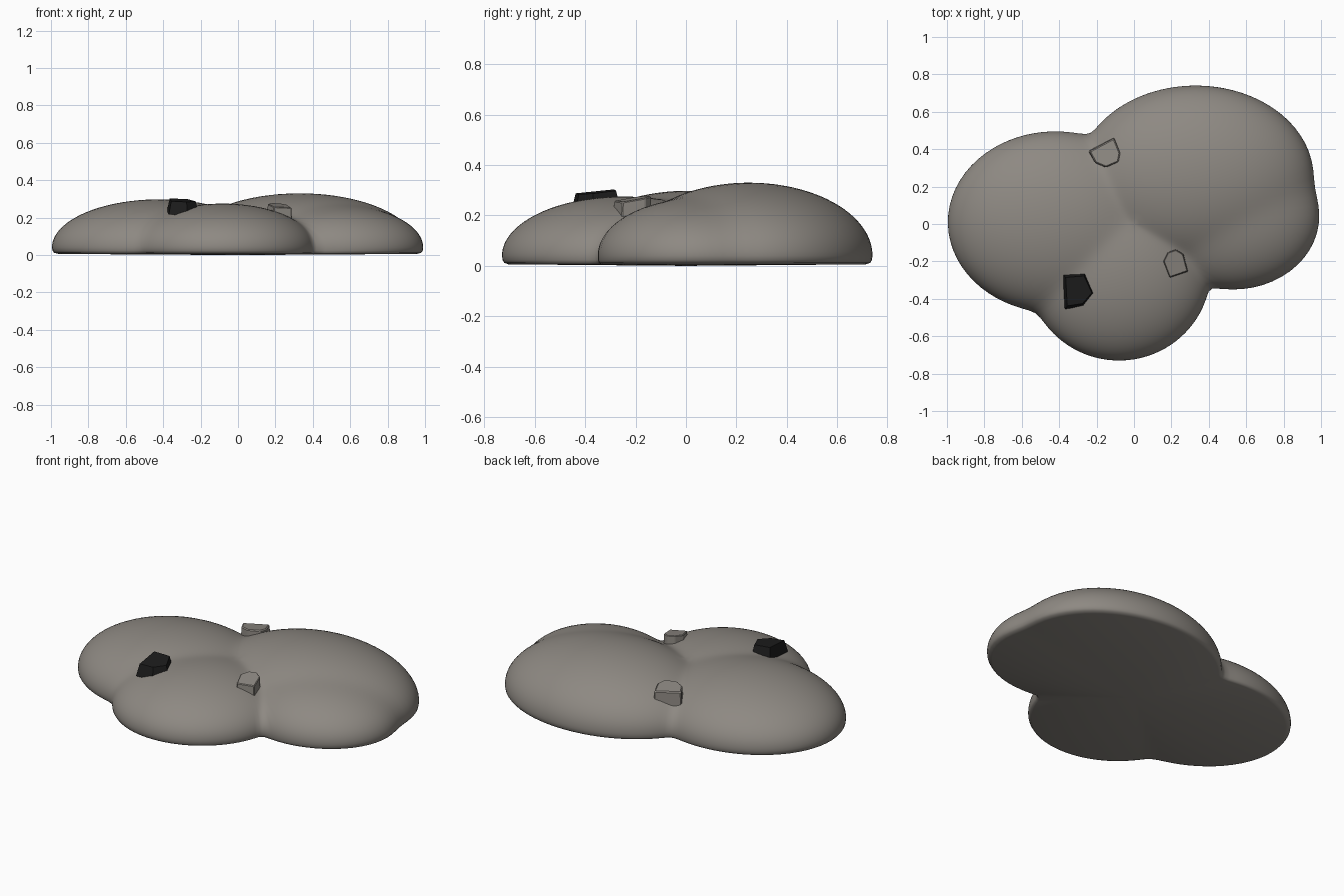
import bpy, bmesh
from math import sin, cos, pi, exp, radians

cube = bpy.data.objects.get("Cube")
if cube:
    bpy.data.objects.remove(cube)


def material(name, color):
    mat = bpy.data.materials.new(name)
    mat.use_nodes = True
    mat.diffuse_color = (*color, 1)
    mat.node_tree.nodes["Principled BSDF"].inputs["Base Color"].default_value = (*color, 1)
    return mat


def make_object(name, bm, mat):
    bmesh.ops.recalc_face_normals(bm, faces=bm.faces)
    mesh = bpy.data.meshes.new(name)
    bm.to_mesh(mesh)
    bm.free()
    mesh.materials.append(mat)
    obj = bpy.data.objects.new(name, mesh)
    bpy.context.collection.objects.link(obj)
    return obj


def smooth(obj, angle):
    bpy.ops.object.select_all(action='DESELECT')
    obj.select_set(True)
    bpy.context.view_layer.objects.active = obj
    bpy.ops.object.shade_smooth_by_angle(angle=radians(angle))


stone_grey = material("warm grey", (0.27, 0.25, 0.225))
coal_black = material("coal black", (0.012, 0.012, 0.012))

# Rounded mound: overlapping domes melted into one surface
BASE = 0.04
LOBES = [  # centre x, y, radius x, y, height above the base
    (-0.42, 0.01, 0.575, 0.485, 0.258),
    (-0.08, -0.25, 0.49, 0.48, 0.235),
    (0.33, 0.25, 0.63, 0.49, 0.29),
    (0.53, 0.04, 0.46, 0.39, 0.225),
]
BLEND = 14


def inside(x, y, z):
    total = 0
    for cx, cy, rx, ry, h in LOBES:
        q = ((x - cx) / rx) ** 2 + ((y - cy) / ry) ** 2 + (z / h) ** 2
        total += exp(-BLEND * (q - 1))
    return total > 1


def reach(dx, dy, dz):
    lo, hi = 0.0, 2.0
    for _ in range(26):
        mid = (lo + hi) / 2
        if inside(dx * mid, dy * mid, dz * mid):
            lo = mid
        else:
            hi = mid
    return lo


SEGMENTS, RINGS = 128, 32
bm = bmesh.new()
rings = []
# Underside edge, slightly tucked in
for scale, z in ((0.965, 0.006), (0.988, 0.012), (0.997, 0.023)):
    ring = []
    for s in range(SEGMENTS):
        a = 2 * pi * s / SEGMENTS
        r = reach(cos(a), sin(a), 0) * scale
        ring.append(bm.verts.new((r * cos(a), r * sin(a), z)))
    rings.append(ring)
# Domed top
for i in range(RINGS):
    e = pi / 2 * i / RINGS
    ring = []
    for s in range(SEGMENTS):
        a = 2 * pi * s / SEGMENTS
        d = (cos(e) * cos(a), cos(e) * sin(a), 0.35 * sin(e))
        r = reach(*d)
        ring.append(bm.verts.new((r * d[0], r * d[1], BASE + r * d[2])))
    rings.append(ring)
for low, high in zip(rings, rings[1:]):
    for s in range(SEGMENTS):
        t = (s + 1) % SEGMENTS
        bm.faces.new((low[s], low[t], high[t], high[s]))
peak = bm.verts.new((0, 0, BASE + reach(0, 0, 1)))
floor = bm.verts.new((0, 0, 0))
for s in range(SEGMENTS):
    t = (s + 1) % SEGMENTS
    bm.faces.new((rings[-1][s], rings[-1][t], peak))
    bm.faces.new((rings[0][t], rings[0][s], floor))
mound = make_object("mound", bm, stone_grey)
smooth(mound, 50)


# Embedded chips: tapered prisms with a tilted top
def chip(name, outline, top, slope, taper, mat, depth=0.1, bevel=0.0):
    cx = sum(p[0] for p in outline) / len(outline)
    cy = sum(p[1] for p in outline) / len(outline)
    bm = bmesh.new()

    def ring(scale, drop):
        verts = []
        for x, y in outline:
            dx, dy = (x - cx) * scale, (y - cy) * scale
            verts.append(bm.verts.new((cx + dx, cy + dy, top - drop + slope[0] * dx + slope[1] * dy)))
        return verts

    low, high = ring(1, depth), ring(taper, 0)
    bm.faces.new(low)
    bm.faces.new(high)
    for i in range(len(outline)):
        j = (i + 1) % len(outline)
        bm.faces.new((low[i], low[j], high[j], high[i]))
    obj = make_object(name, bm, mat)
    if bevel:
        mod = obj.modifiers.new("worn edges", 'BEVEL')
        mod.width = bevel
        mod.segments = 1
    return obj


chip("coal_chip", [(-0.38, -0.27), (-0.26, -0.26), (-0.21, -0.37), (-0.27, -0.44), (-0.37, -0.455)],
     0.292, (-0.06, 0.1), 0.82, coal_black, 0.07)
chip("rear_pebble", [(-0.245, 0.39), (-0.105, 0.465), (-0.07, 0.38), (-0.08, 0.33), (-0.15, 0.3), (-0.21, 0.325)],
     0.262, (0.05, -0.12), 0.94, stone_grey, 0.1, 0.006)
chip("front_pebble", [(0.155, -0.2), (0.18, -0.15), (0.225, -0.135), (0.265, -0.16), (0.29, -0.255), (0.19, -0.29)],
     0.268, (-0.1, 0.15), 0.95, stone_grey, 0.08, 0.004)
